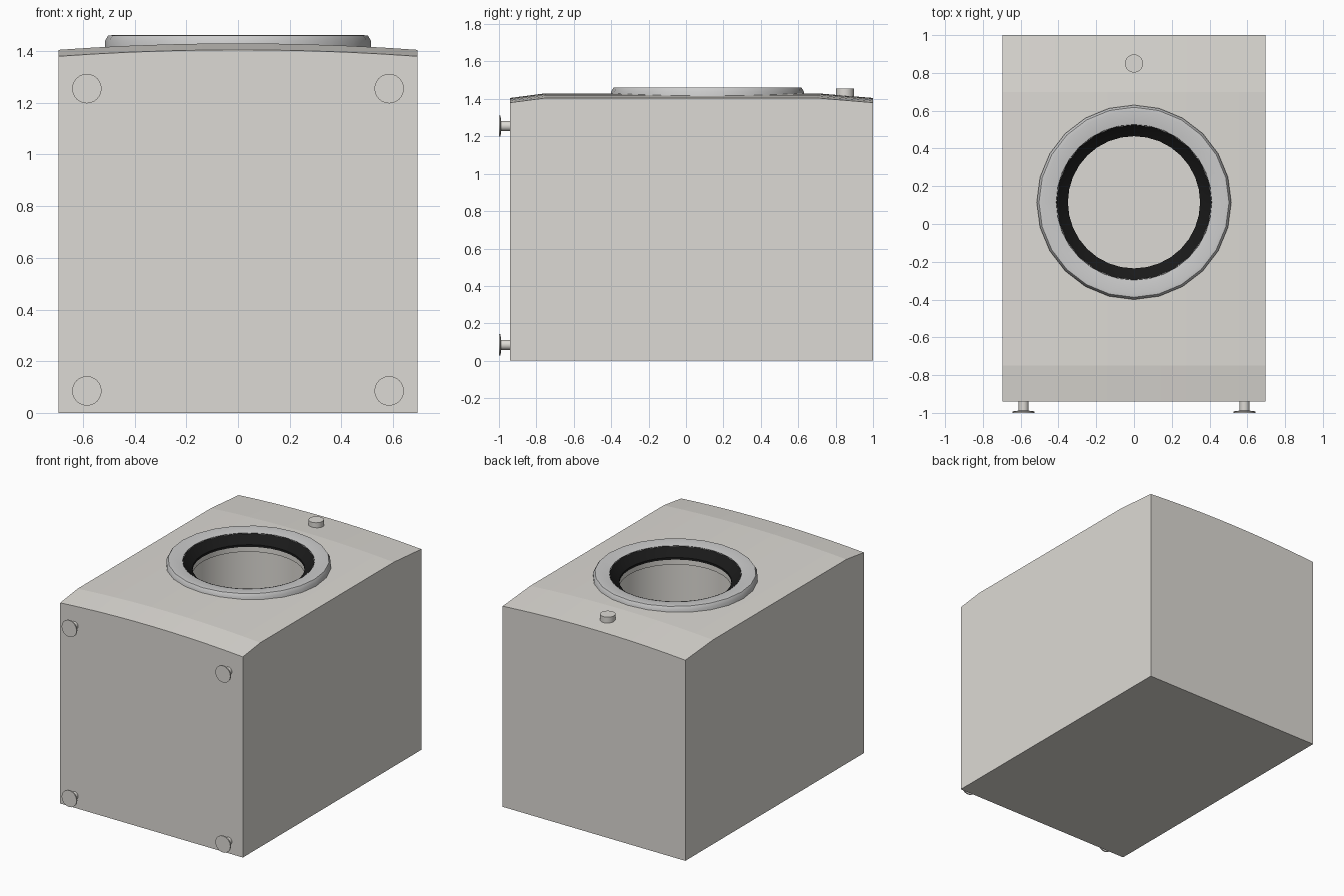
import bpy, bmesh
from math import cos, sin, pi

if "Cube" in bpy.data.objects:
    bpy.data.objects.remove(bpy.data.objects["Cube"])

def material(name, rgb):
    m = bpy.data.materials.new(name)
    m.diffuse_color = (*rgb, 1)
    m.use_nodes = True
    m.node_tree.nodes["Principled BSDF"].inputs["Base Color"].default_value = m.diffuse_color
    return m

SHELL = material("warm_grey", (0.72, 0.70, 0.66))
METAL = material("light_grey", (0.72, 0.73, 0.74))
RUBBER = material("black_rubber", (0.01, 0.01, 0.01))
DOOR_Y = 0.115

def finish(name, bm, mat, recalc=True, smooth=False):
    if recalc:
        bmesh.ops.recalc_face_normals(bm, faces=bm.faces)
    me = bpy.data.meshes.new(name)
    bm.to_mesh(me)
    bm.free()
    ob = bpy.data.objects.new(name, me)
    bpy.context.collection.objects.link(ob)
    me.materials.append(mat)
    if smooth:
        bpy.ops.object.select_all(action='DESELECT')
        ob.select_set(True)
        bpy.context.view_layer.objects.active = ob
        bpy.ops.object.shade_smooth_by_angle(angle=0.6)
    return ob

def lathe(name, profile, mat, segs, pos=(0, DOOR_Y, 0), axis='Z',
          closed=False, smooth=True, inward=False):
    """Revolve (radius, height) points around z or y; zero radius closes a cap."""
    bm = bmesh.new()
    rings = []
    for r, h in profile:
        ring = []
        for i in range(segs):
            a = 2 * pi * i / segs
            p = (r * cos(a), r * sin(a), h) if axis == 'Z' else (r * cos(a), h, r * sin(a))
            ring.append(bm.verts.new([p[k] + pos[k] for k in range(3)]))
        rings.append(ring)
    pairs = list(zip(rings, rings[1:])) + ([(rings[-1], rings[0])] if closed else [])
    for a, b in pairs:
        for i in range(segs):
            j = (i + 1) % segs
            bm.faces.new((a[i], a[j], b[j], b[i]))
    bmesh.ops.remove_doubles(bm, verts=bm.verts, dist=1e-5)
    bmesh.ops.recalc_face_normals(bm, faces=bm.faces)
    if inward:
        bmesh.ops.reverse_faces(bm, faces=bm.faces)
    return finish(name, bm, mat, False, smooth)

# Cabinet: box with a bowed door panel, sloped at both ends
bm = bmesh.new()
W, N = 0.695, 10
sections = []
for y, z in ((-0.94, 1.38), (-0.75, 1.405), (0.7, 1.405), (1.0, 1.38)):
    loop = [bm.verts.new((-W, y, 0)), bm.verts.new((W, y, 0))]
    for i in range(N + 1):
        t = 1 - 2 * i / N
        loop.append(bm.verts.new((W * t, y, z + 0.025 * (1 - t * t))))
    sections.append(loop)
for a, b in zip(sections, sections[1:]):
    for i in range(len(a)):
        j = (i + 1) % len(a)
        bm.faces.new((a[i], a[j], b[j], b[i]))
bm.faces.new(sections[0])
bm.faces.new(sections[-1])
cabinet = finish("cabinet", bm, SHELL)

# Opening for the drum
cutter = lathe("opening_cutter", [(0, 0.5), (0.43, 0.5), (0.43, 1.6), (0, 1.6)],
               SHELL, 32, smooth=False)
cutter.hide_render = True
cutter.hide_viewport = True
cut = cabinet.modifiers.new("opening", 'BOOLEAN')
cut.object = cutter
cut.operation = 'DIFFERENCE'
cut.solver = 'EXACT'

# Door surround, rubber gasket and drum
lathe("door_ring", [(0.515, 1.39), (0.515, 1.44), (0.503, 1.46), (0.485, 1.462),
                    (0.41, 1.45), (0.41, 1.39)], METAL, 24, closed=True)
lathe("gasket", [(0.412, 1.452), (0.39, 1.43), (0.35, 1.40), (0.35, 1.385),
                 (0.412, 1.385)], RUBBER, 32, closed=True)
lathe("drum", [(0.352, 1.39), (0.352, 1.35), (0.42, 1.33), (0.42, 0.52), (0, 0.52)],
      SHELL, 32, inward=True)

# Control knob
lathe("control_knob", [(0, 1.38), (0.048, 1.38), (0.048, 1.455), (0, 1.455)],
      SHELL, 24, pos=(0, 0.85, 0))

# Four levelling feet
for x in (-0.585, 0.585):
    for z in (0.085, 1.255):
        lathe("foot", [(0, -1.0), (0.057, -1.0), (0.057, -0.992), (0.027, -0.988),
                       (0.027, -0.93), (0, -0.93)], SHELL, 24, pos=(x, 0, z), axis='Y')
